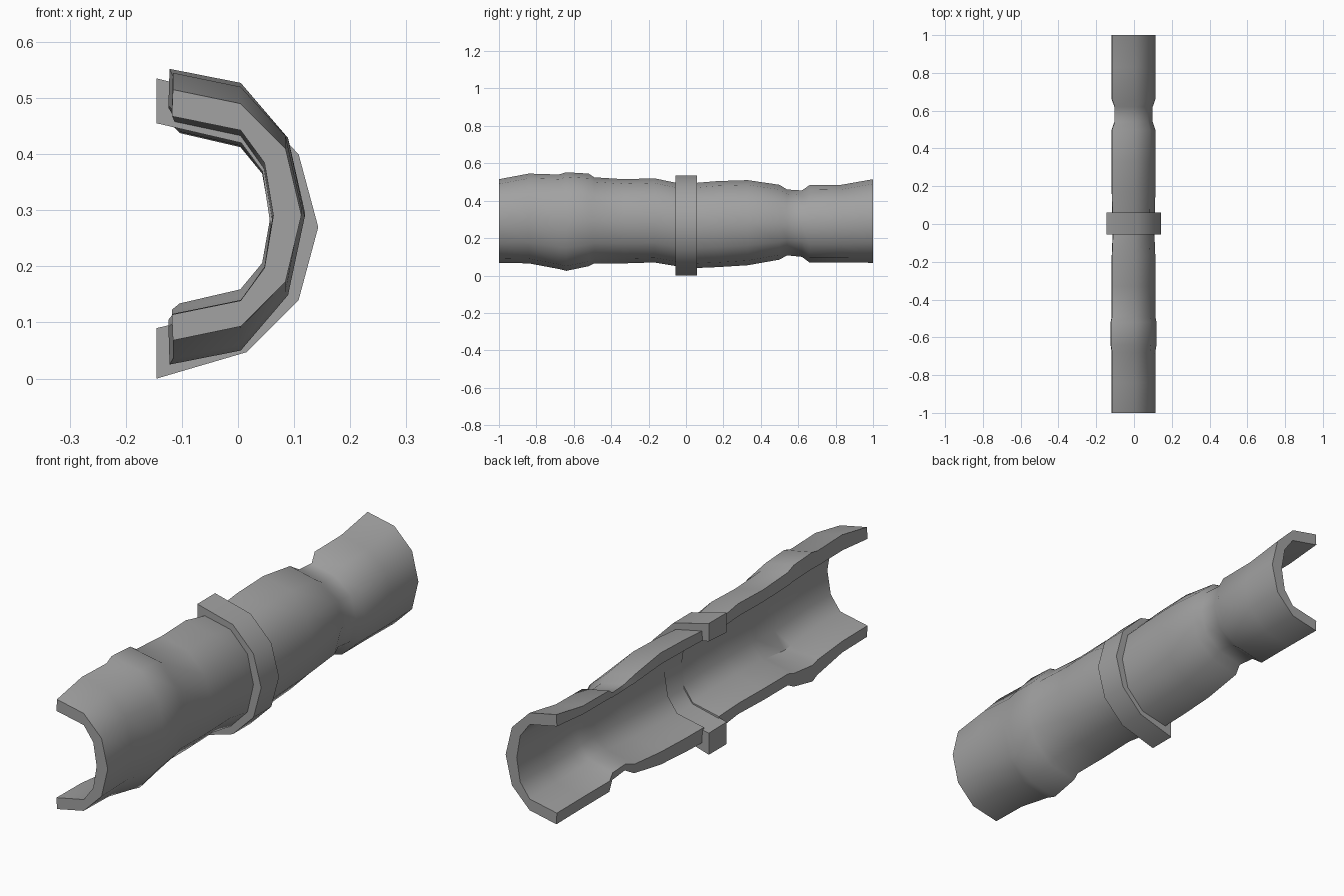
import bpy, bmesh, math

cube = bpy.data.objects.get("Cube")
if cube:
    bpy.data.objects.remove(cube, do_unlink=True)

grey = bpy.data.materials.new("plain grey")
grey.use_nodes = True
colour = (0.36, 0.36, 0.36, 1)
grey.diffuse_color = colour
grey.node_tree.nodes["Principled BSDF"].inputs["Base Color"].default_value = colour


def arch(bulge, lip, top, bottom, drop):
    """Seven points of an open C, from the top lip round to the bottom lip."""
    mid = (top + bottom) / 2
    def shoulder(z):
        return z + (mid - z) * 0.47
    near, far = bulge * 0.75, lip * 0.04
    return [(lip, top), (-far, top - drop), (near, shoulder(top)), (bulge, mid),
            (near, shoulder(bottom)), (-far, bottom + drop), (lip, bottom)]


def loft(name, sections):
    """Skin a closed wall through (y, outer arch, inner arch) sections."""
    bm = bmesh.new()
    rings = [[bm.verts.new((x, y, z)) for x, z in outer + inner[::-1]]
             for y, outer, inner in sections]
    n = len(rings[0])
    for a, b in zip(rings, rings[1:]):
        for i in range(n):
            j = (i + 1) % n
            bm.faces.new((a[i], a[j], b[j], b[i]))
    # End walls as strips between the outer and inner arch
    for ring in (rings[0], rings[-1]):
        for i in range(n // 2 - 1):
            bm.faces.new((ring[i], ring[i + 1], ring[n - 2 - i], ring[n - 1 - i]))
    bmesh.ops.recalc_face_normals(bm, faces=bm.faces)
    mesh = bpy.data.meshes.new(name)
    bm.to_mesh(mesh)
    bm.free()
    mesh.materials.append(grey)
    obj = bpy.data.objects.new(name, mesh)
    bpy.context.collection.objects.link(obj)
    bpy.ops.object.select_all(action="DESELECT")
    obj.select_set(True)
    bpy.context.view_layer.objects.active = obj
    bpy.ops.object.shade_smooth_by_angle(angle=math.radians(45))


def pipe_half(name, stations):
    """Stations are (y, top, bottom, bulge); the bore follows the skin softly."""
    sections = []
    for y, top, bottom, bulge in stations:
        outer = arch(bulge, -bulge - 0.003, top, bottom, 0.025)
        bore_top = 0.465 + (top - 0.51) * 0.5
        bore_bottom = 0.115 + (bottom - 0.07) * 0.5
        inner = arch(0.063 + (bulge - 0.113) * 0.4, -bulge - 0.005,
                     bore_top, bore_bottom, 0.025)
        sections.append((y, outer, inner))
    loft(name, sections)


# Front pipe half, with a raised band
pipe_half("front_pipe_half", [
    (-1, 0.515, 0.068, 0.113), (-0.84, 0.545, 0.065, 0.113),
    (-0.68, 0.54, 0.035, 0.113), (-0.64, 0.552, 0.025, 0.119),
    (-0.52, 0.545, 0.05, 0.119), (-0.49, 0.525, 0.065, 0.113),
    (-0.33, 0.515, 0.065, 0.113), (-0.17, 0.52, 0.07, 0.113),
    (-0.05, 0.495, 0.05, 0.108)])

# Back pipe half, with a pinched band
pipe_half("back_pipe_half", [
    (0.05, 0.495, 0.04, 0.111), (0.17, 0.505, 0.045, 0.113),
    (0.33, 0.51, 0.055, 0.113), (0.5, 0.485, 0.085, 0.113),
    (0.54, 0.46, 0.108, 0.099), (0.62, 0.455, 0.1, 0.099),
    (0.66, 0.483, 0.07, 0.113), (0.83, 0.485, 0.07, 0.113),
    (1, 0.515, 0.068, 0.113)])

# Collar around the joint, its inner lip stepping inward at the front
collar_skin = [(-0.145, 0.535), (0.015, 0.494), (0.108, 0.4), (0.143, 0.27),
               (0.108, 0.14), (0.015, 0.047), (-0.145, 0)]
loft("joint_collar", [
    (-0.055, collar_skin, arch(0.058, -0.145, 0.455, 0.09, 0.035)),
    (0.06, collar_skin, arch(0.066, -0.145, 0.462, 0.088, 0.03))])
